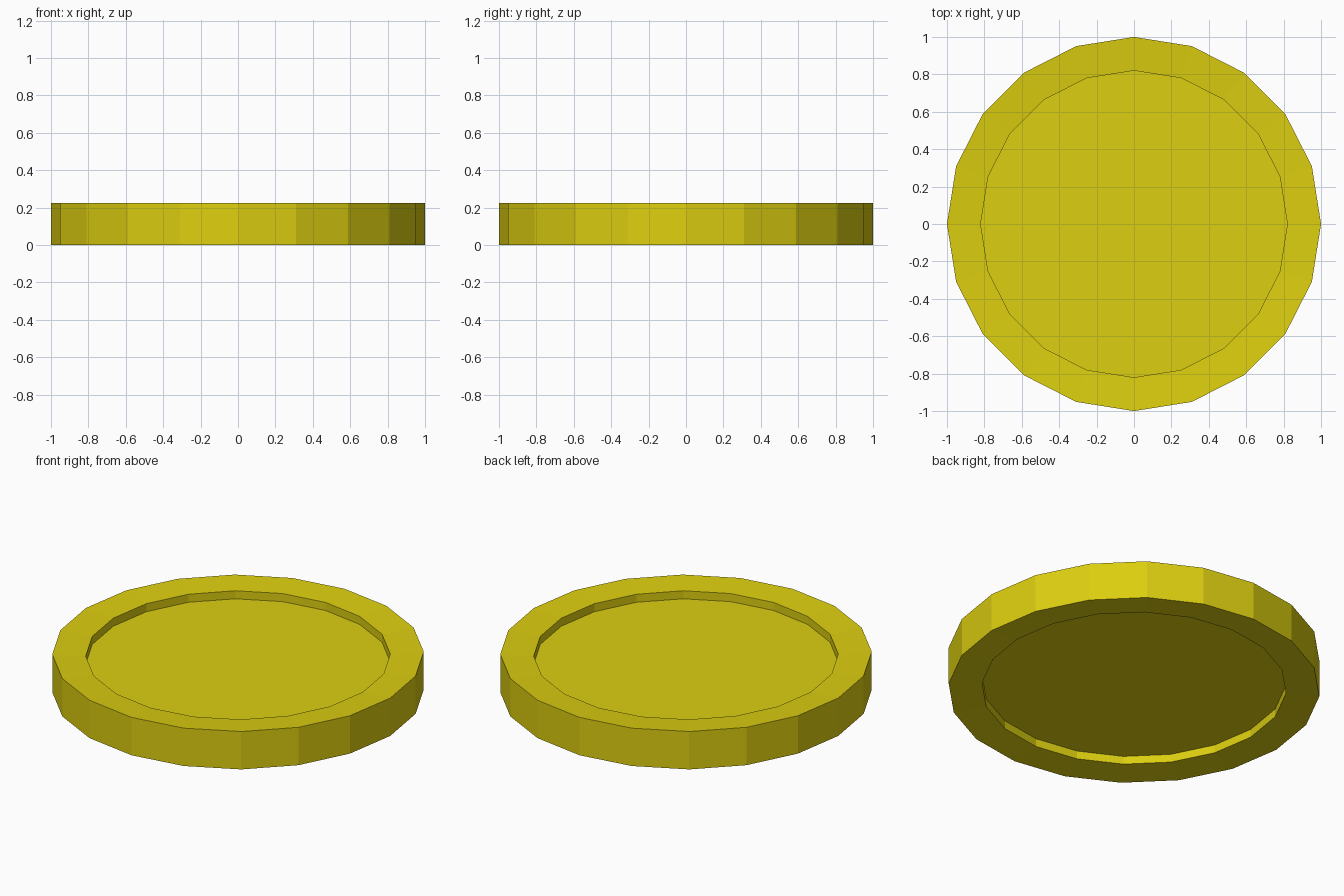
import bpy, bmesh, math

if "Cube" in bpy.data.objects:
    bpy.data.objects.remove(bpy.data.objects["Cube"])

SIDES = 20
# Half profile (radius, z), from top recess centre round to bottom recess centre
H, R_IN, DISH, RECESS = 0.225, 0.82, 0.012, 0.06
profile = [
    (R_IN, H - RECESS), (R_IN, H - DISH), (1.0, H),
    (1.0, 0.0), (R_IN, DISH), (R_IN, RECESS),
]

# Coin body: stacked rings with a capped recess on each face
bm = bmesh.new()
rings = []
for r, z in profile:
    rings.append([bm.verts.new((r * math.cos(2 * math.pi * i / SIDES),
                                r * math.sin(2 * math.pi * i / SIDES), z))
                  for i in range(SIDES)])
for a, b in zip(rings, rings[1:]):
    for i in range(SIDES):
        j = (i + 1) % SIDES
        bm.faces.new((a[i], b[i], b[j], a[j]))
bm.faces.new(rings[0])
bm.faces.new(rings[-1][::-1])
bmesh.ops.recalc_face_normals(bm, faces=bm.faces)

mesh = bpy.data.meshes.new("coin")
bm.to_mesh(mesh)
bm.free()
coin = bpy.data.objects.new("coin", mesh)
bpy.context.collection.objects.link(coin)

# Gold-yellow material
gold = bpy.data.materials.new("gold")
gold.diffuse_color = (0.72, 0.62, 0.005, 1.0)
gold.use_nodes = True
gold.node_tree.nodes["Principled BSDF"].inputs["Base Color"].default_value = gold.diffuse_color
mesh.materials.append(gold)
